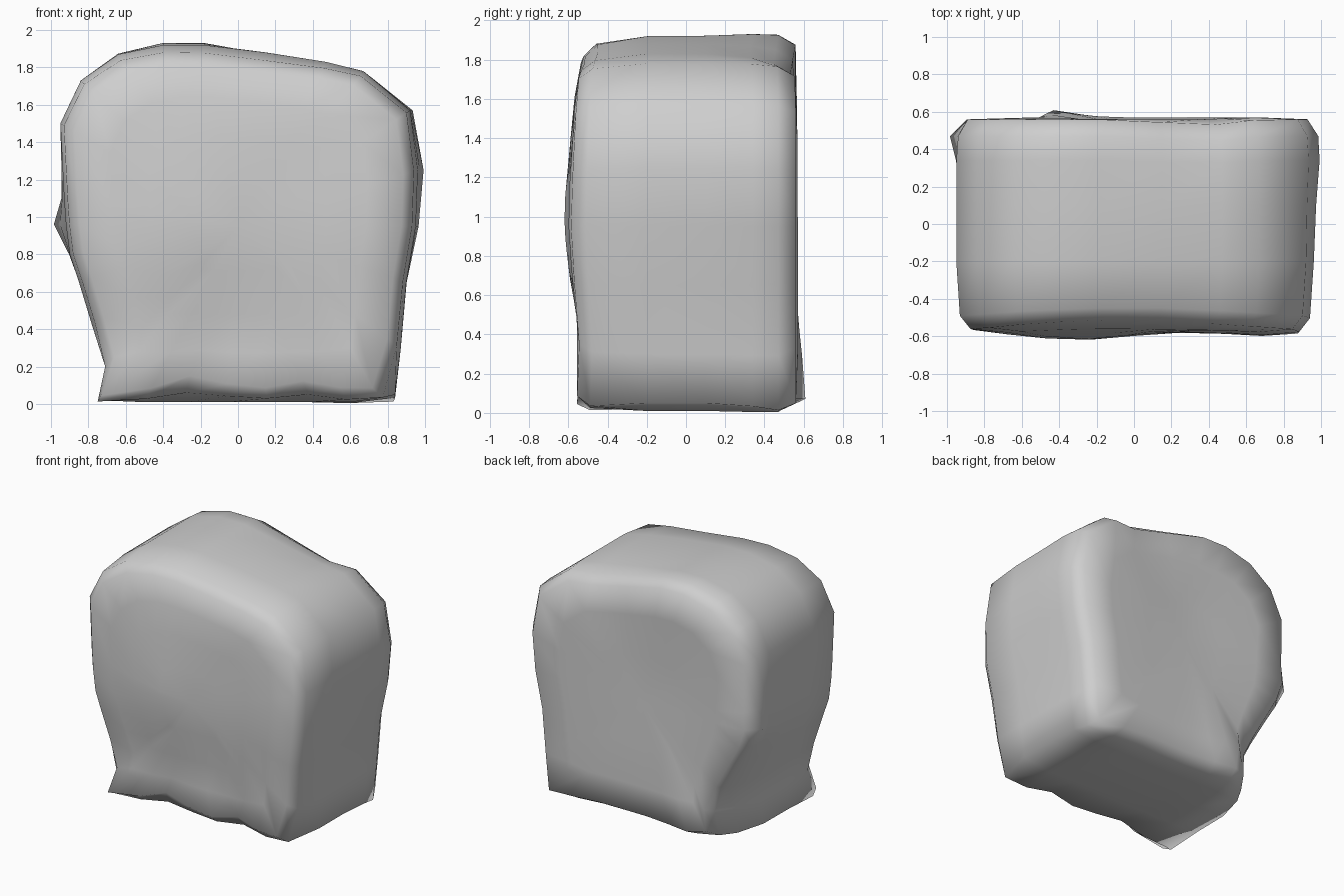
import bpy, bmesh, math
from mathutils import Vector

cube = bpy.data.objects.get("Cube")
if cube:
    bpy.data.objects.remove(cube)

stone = bpy.data.materials.new("stone_grey")
stone.use_nodes = True
grey = (0.62, 0.62, 0.62, 1)
stone.diffuse_color = grey
stone.node_tree.nodes["Principled BSDF"].inputs["Base Color"].default_value = grey

# Half depth of the boulder, and the middle height its slices shrink towards
DEPTH = .57
MIDDLE = .95

# Boulder outline (x, z), running clockwise from the lower left corner
outline = [(-.74, .02), (-.71, .2), (-.78, .42), (-.85, .65), (-.9, .8), (-.92, .96),
           (-.93, 1.1), (-.95, 1.5), (-.84, 1.73), (-.64, 1.87), (-.4, 1.92), (-.18, 1.92),
           (.15, 1.88), (.47, 1.83), (.67, 1.78), (.92, 1.57), (.96, 1.25), (.95, .95),
           (.9, .65), (.87, .3), (.84, .05)]
# Level underside back to the start
outline += [(.6 - .22 * step, .01) for step in range(6)]

# Slices from front to back (y, scale about the middle)
slices = [(-DEPTH, .25), (-DEPTH, .5), (-DEPTH, .72), (-.56, .92), (-.49, .98),
          (-.2, 1), (.1, 1), (.34, 1), (.47, .99), (.56, .935), (DEPTH, .7), (.56, .35)]


def bell(distance, width):
    """Smooth falloff from one to zero."""
    return math.exp(-(distance / width) ** 2)


def dent(centre, radius, x=0, y=0, z=0):
    """A local push of the stone around a centre point."""
    return Vector(centre), radius, Vector((x, y, z))


front_dents = [
    dent((-.3, -DEPTH, 1), .4, y=-.05),            # belly
    dent((.75, -DEPTH, 1), .35, y=-.03),           # smaller swelling beside it
    dent((-.2, -.56, .1), .13, y=.05, z=.08),      # chips in the lower edge
    dent((.38, -.56, .1), .13, y=.05, z=.04),
    dent((-.69, -.56, .1), .12, x=-.05, z=-.05),   # foot corners
    dent((.78, -.54, .08), .15, x=-.06, z=-.04),
]
rear_dents = [
    dent((-.92, .46, .96), .13, x=-.075),          # spur on the side
    dent((.96, .44, 1.25), .35, x=.035),           # swollen side
    dent((-.45, .56, .12), .2, y=.06),             # foot
    dent((-.72, .52, .1), .22, x=.14, y=-.03),     # cut away beside the foot
    dent((-.78, .52, .42), .25, x=.08),
    dent((.8, .56, .1), .2, z=-.06),               # low corner
    dent((-.1, DEPTH, 1.2), .4, y=-.03),           # hollow in the back
    dent((-.3, .55, 1.86), .3, z=.02),             # crest and the dip beside it
    dent((.35, .54, 1.83), .22, y=-.035, z=-.06),
]


def weathered(x, y, z):
    point = Vector((x, y, z))
    shift = Vector()
    for centre, radius, push in front_dents + rear_dents:
        shift += push * bell((point - centre).length, radius)
    # Recess above the front foot, and the brow leaning back
    front = bell(y + DEPTH, .2)
    shift.y += front * bell(x, .8) * (.045 * bell(z - .36, .22) + .05 * bell(z - 1.88, .2))
    shift.z -= front * bell(x, .8) * .03 * bell(z - 1.88, .2)
    point += shift
    point.z = max(point.z, 0)
    return point


bm = bmesh.new()
rings = [[bm.verts.new(weathered(x * scale, y, MIDDLE + (z - MIDDLE) * scale))
          for x, z in outline] for y, scale in slices]
count = len(outline)
for ring, following in zip(rings, rings[1:]):
    for i in range(count):
        j = (i + 1) % count
        bm.faces.new((ring[i], ring[j], following[j], following[i]))

# Close the front and back with fans
for ring, y in ((rings[0], -DEPTH), (rings[-1], DEPTH)):
    hub = bm.verts.new(weathered(0, y, MIDDLE))
    for i in range(count):
        bm.faces.new((ring[i], ring[(i + 1) % count], hub))

bmesh.ops.recalc_face_normals(bm, faces=bm.faces)
for face in bm.faces:
    face.smooth = True
mesh = bpy.data.meshes.new("boulder")
bm.to_mesh(mesh)
bm.free()
mesh.materials.append(stone)
boulder = bpy.data.objects.new("boulder", mesh)
bpy.context.collection.objects.link(boulder)
